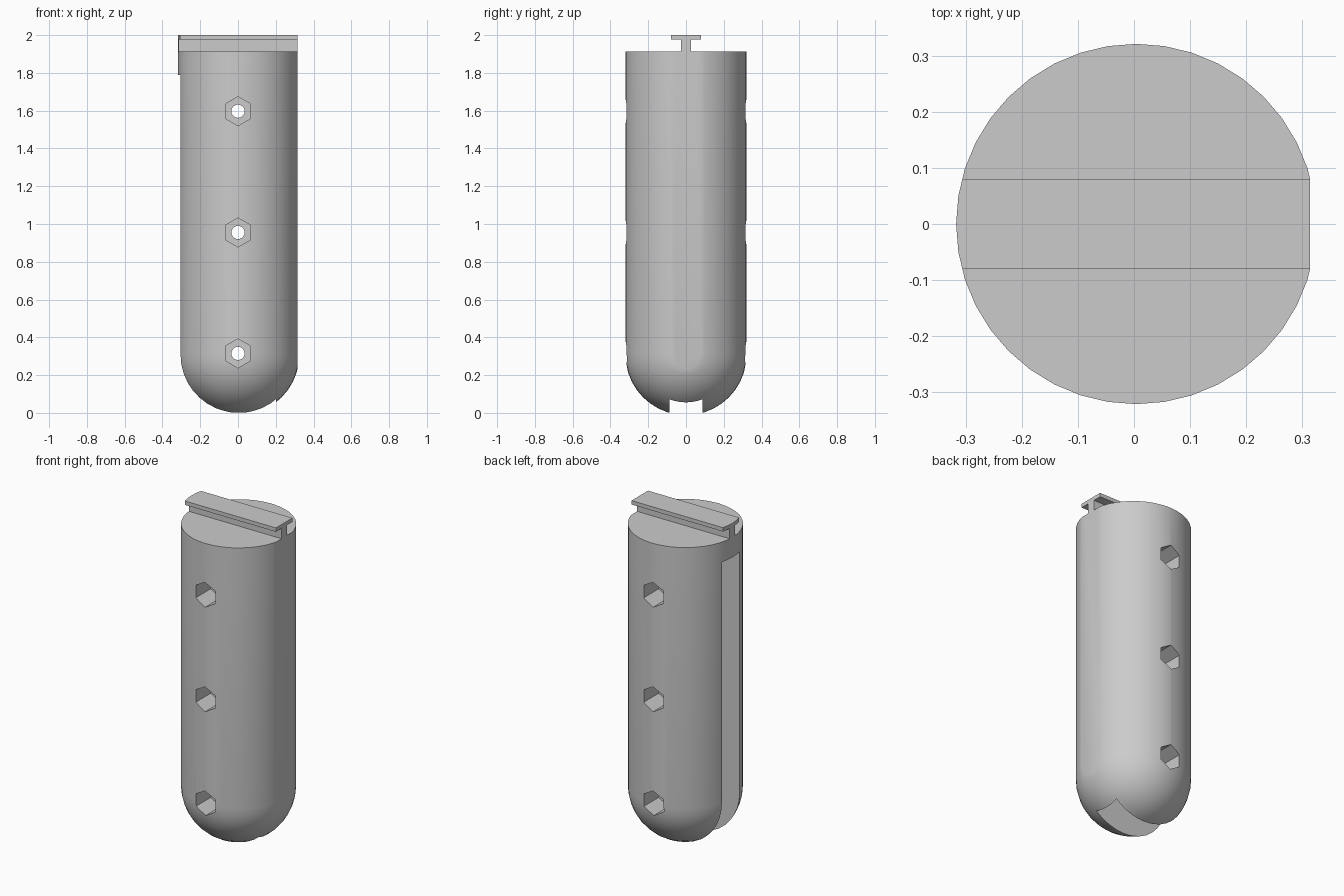
import bpy, bmesh, math
from mathutils import Matrix, Vector

old = bpy.data.objects.get("Cube")
if old:
    bpy.data.objects.remove(old, do_unlink=True)

RADIUS, CENTRE_X, FLAT_X = 0.321, 0.004, 0.314
DOME_Z, BODY_TOP = 0.309, 1.913
SLOT_HALF, SLOT_END, SLOT_TOP = 0.087, 0.2, 1.79
HOLE_HEIGHTS = (0.315, 0.955, 1.597)

grey = bpy.data.materials.new("plain grey")
grey.use_nodes = True
grey.diffuse_color = (0.6, 0.6, 0.6, 1)
grey.node_tree.nodes["Principled BSDF"].inputs["Base Color"].default_value = (0.6, 0.6, 0.6, 1)


def finish(name, bm):
    bmesh.ops.recalc_face_normals(bm, faces=bm.faces)
    mesh = bpy.data.meshes.new(name)
    bm.to_mesh(mesh)
    bm.free()
    mesh.materials.append(grey)
    obj = bpy.data.objects.new(name, mesh)
    bpy.context.collection.objects.link(obj)
    return obj


def box(name, low, high):
    bm = bmesh.new()
    low, high = Vector(low), Vector(high)
    size = Matrix.Diagonal((*(high - low), 1))
    bmesh.ops.create_cube(bm, size=1, matrix=Matrix.Translation((low + high) / 2) @ size)
    return finish(name, bm)


def prism(name, sides, radius, centre, length, axis="Z", turn=0):
    bm = bmesh.new()
    rot = Matrix.Rotation(math.pi / 2, 4, "X") if axis == "Y" else Matrix()
    mat = Matrix.Translation(centre) @ rot @ Matrix.Rotation(turn, 4, "Z")
    bmesh.ops.create_cone(bm, cap_ends=True, segments=sides, radius1=radius,
                          radius2=radius, depth=length, matrix=mat)
    return finish(name, bm)


def lathe(name, profile, steps):
    bm = bmesh.new()
    verts = [bm.verts.new((r, 0, z)) for r, z in profile]
    edges = [bm.edges.new(pair) for pair in zip(verts, verts[1:])]
    bmesh.ops.spin(bm, geom=verts + edges, cent=(0, 0, 0), axis=(0, 0, 1),
                   angle=math.tau, steps=steps)
    bmesh.ops.remove_doubles(bm, verts=bm.verts, dist=0.0001)
    bmesh.ops.translate(bm, verts=bm.verts, vec=(CENTRE_X, 0, 0))
    return finish(name, bm)


def carve(obj, cutter, operation="DIFFERENCE"):
    cutter.hide_render = True
    bpy.context.view_layer.objects.active = obj
    mod = obj.modifiers.new("carve", "BOOLEAN")
    mod.operation, mod.solver, mod.object = operation, "EXACT", cutter
    bpy.ops.object.modifier_apply(modifier=mod.name)
    bpy.data.objects.remove(cutter, do_unlink=True)


def smooth(obj):
    bpy.ops.object.select_all(action="DESELECT")
    obj.select_set(True)
    bpy.context.view_layer.objects.active = obj
    bpy.ops.object.shade_smooth_by_angle(angle=math.radians(30))


# Round-bottomed body
RINGS = 10
profile = [(RADIUS * math.sin(a), DOME_Z - RADIUS * math.cos(a))
           for a in (math.pi / 2 * i / RINGS for i in range(RINGS + 1))]
body = lathe("body", profile + [(RADIUS, BODY_TOP), (0, BODY_TOP)], 40)

# Flat strip down the left side
carve(body, box("flat_cutter", (FLAT_X, -1, -1), (1, 1, 3)))

# Deep slot open to the right side and the bottom
carve(body, box("slot_cutter", (-1, -SLOT_HALF, -1), (SLOT_END, SLOT_HALF, SLOT_TOP)))

# Bolt holes with hexagonal pockets on front and back
for z in HOLE_HEIGHTS:
    carve(body, prism("bolt_cutter", 20, 0.035, (0, 0, z), 1, "Y"))
    for side in (-1, 1):
        carve(body, prism("pocket_cutter", 6, 0.077, (0, side * 0.37, z), 0.4, "Y"))
smooth(body)

# T-shaped rail across the top, trimmed to the outline of the body
half = [(0.026, BODY_TOP - 0.01), (0.026, 1.976), (0.08, 1.976), (0.08, 2.0)]
outline = half + [(-y, z) for y, z in reversed(half)]
bm = bmesh.new()
face = bm.faces.new([bm.verts.new((-0.5, y, z)) for y, z in outline])
extruded = bmesh.ops.extrude_face_region(bm, geom=[face])["geom"]
bmesh.ops.translate(bm, vec=(0.5 + FLAT_X, 0, 0),
                    verts=[v for v in extruded if isinstance(v, bmesh.types.BMVert)])
rail = finish("top_rail", bm)
carve(rail, prism("rail_trimmer", 40, RADIUS, (CENTRE_X, 0, 1.9), 1, turn=math.pi / 2), "INTERSECT")
smooth(rail)
